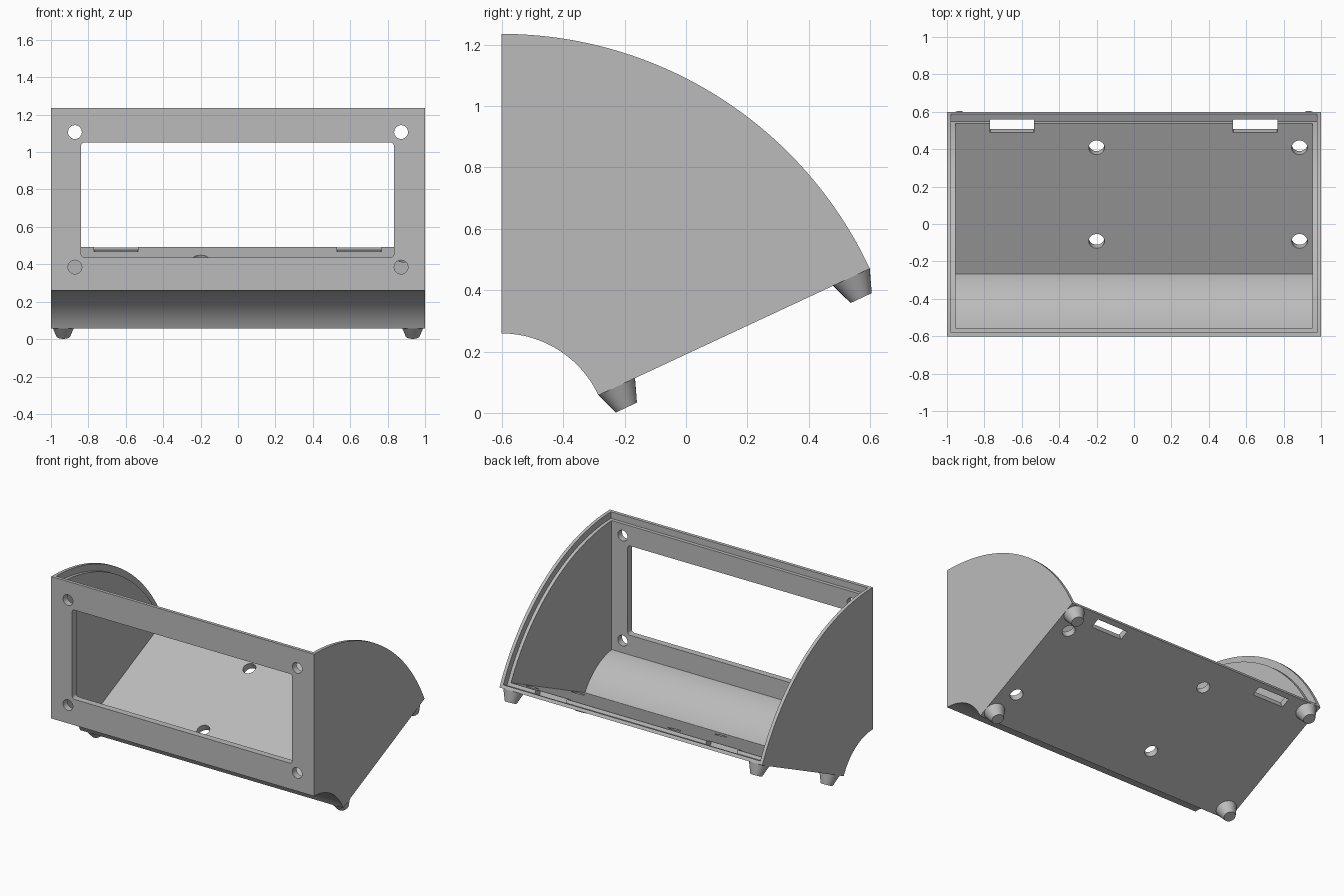
import bpy, bmesh
from math import sin, cos, asin, pi, radians
from mathutils import Matrix, Vector

cube = bpy.data.objects.get("Cube")
if cube:
    bpy.data.objects.remove(cube)

# Main dimensions: a sector swept about a pivot below the front panel
TILT = radians(25)
PIVOT = Vector((0, -0.602, -0.09))
R_IN, R_OUT = 0.349, 1.325
WALL = 0.045
STEP = WALL / 2

X, Y, Z = Vector((1, 0, 0)), Vector((0, 1, 0)), Vector((0, 0, 1))
U = Vector((0, cos(TILT), sin(TILT)))     # up along the floor
N = Vector((0, -sin(TILT), cos(TILT)))    # away from the floor

grey = bpy.data.materials.new("plain grey")
grey.use_nodes = True
grey.diffuse_color = (0.5, 0.5, 0.5, 1)
grey.node_tree.nodes["Principled BSDF"].inputs["Base Color"].default_value = (0.5, 0.5, 0.5, 1)


def frame(a, b, c, origin=PIVOT):
    m = Matrix((a, b, c)).transposed().to_4x4()
    m.translation = origin
    return m


def finish(name, bm, matrix):
    bm.transform(matrix)
    bmesh.ops.recalc_face_normals(bm, faces=bm.faces)
    mesh = bpy.data.meshes.new(name)
    bm.to_mesh(mesh)
    bm.free()
    mesh.materials.append(grey)
    obj = bpy.data.objects.new(name, mesh)
    bpy.context.collection.objects.link(obj)
    return obj


def prism(name, points, low, high, matrix):
    bm = bmesh.new()
    base = bm.faces.new([bm.verts.new((p, q, low)) for p, q in points])
    extruded = bmesh.ops.extrude_face_region(bm, geom=[base])["geom"]
    verts = [v for v in extruded if isinstance(v, bmesh.types.BMVert)]
    bmesh.ops.translate(bm, verts=verts, vec=(0, 0, high - low))
    return finish(name, bm, matrix)


def sector(r0, r1, inset, steps=48):
    """Ring sector, inset from the front plane and from the floor plane."""
    def arc(r):
        a, b = TILT + asin(inset / r), pi / 2 - asin(inset / r)
        return [(r * cos(a + (b - a) * i / steps), r * sin(a + (b - a) * i / steps))
                for i in range(steps + 1)]
    return arc(r1) + arc(r0)[::-1]


def rounded(cx, cy, hx, hy, r, steps=8):
    """Rounded rectangle outline; a circle when hx = hy = r."""
    points = []
    for k, (sx, sy) in enumerate([(1, 1), (-1, 1), (-1, -1), (1, -1)]):
        for i in range(steps + 1):
            a = (k + i / steps) * pi / 2
            p = (cx + sx * (hx - r) + r * cos(a), cy + sy * (hy - r) + r * sin(a))
            if not points or (Vector(p) - Vector(points[-1])).length > 1e-5:
                points.append(p)
    if (Vector(points[0]) - Vector(points[-1])).length < 1e-5:
        points.pop()
    return points


def cut(target, points, low, high, matrix):
    cutter = prism("cutter", points, low, high, matrix)
    cutter.hide_render = True
    mod = target.modifiers.new("cut", "BOOLEAN")
    mod.operation, mod.solver, mod.object = "DIFFERENCE", "EXACT", cutter
    bpy.context.view_layer.objects.active = target
    bpy.ops.object.modifier_apply(modifier=mod.name)
    bpy.data.objects.remove(cutter)


def smooth(obj):
    bpy.ops.object.select_all(action="DESELECT")
    obj.select_set(True)
    bpy.context.view_layer.objects.active = obj
    bpy.ops.object.shade_smooth_by_angle(angle=radians(30))


# Shell: solid sector, hollowed, with a stepped rim for a lid
side = frame(Y, Z, X)
shell = prism("enclosure_shell", sector(R_IN, R_OUT, 0), -1, 1, side)
cut(shell, sector(R_IN + WALL, 1.5, WALL), -1 + WALL, 1 - WALL, side)
cut(shell, sector(R_OUT - WALL, 1.5, STEP), -1 + STEP, 1 - STEP, side)

# Front panel: display window and screw holes
front = frame(X, Z, -Y, Vector((0, PIVOT.y, 0)))
cut(shell, rounded(-0.003, 0.744, 0.837, 0.307, 0.02), -0.1, 0.1, front)
for x in (-0.872, 0.872):
    for z in (0.385, 1.107):
        cut(shell, rounded(x, z, 0.037, 0.037, 0.037), -0.06, 0.1, front)

# Floor: mounting holes and two latch slots near the back
floor = frame(X, U, N)
for x in (-0.2, 0.885):
    for u in (0.584, 1.136):
        cut(shell, rounded(x, u, 0.042, 0.042, 0.042), -0.1, 0.1, floor)
for x in (-0.652, 0.648):
    cut(shell, rounded(x, 1.257, 0.118, 0.033, 0.002, 1), -0.1, 0.1, floor)

# Left wall: cable slot
cable = frame(U, N, X, Vector((0, 0.122, 0.375)))
cut(shell, rounded(0, 0, 0.1, 0.041, 0.034), 0.9, 1.1, cable)
smooth(shell)

# Feet: four tapered studs under the floor
FOOT_R, FOOT_H = 0.066, 0.075
for x, x_name in ((1, "left"), (-1, "right")):
    for u, u_name in ((R_IN + FOOT_R, "front"), (R_OUT - FOOT_R, "back")):
        bm = bmesh.new()
        bmesh.ops.create_cone(bm, cap_ends=True, segments=32, radius1=0.038,
                              radius2=FOOT_R, depth=FOOT_H)
        place = floor @ Matrix.Translation((x * (1 - FOOT_R), u, -FOOT_H / 2))
        smooth(finish(f"{u_name}_{x_name}_foot", bm, place))
